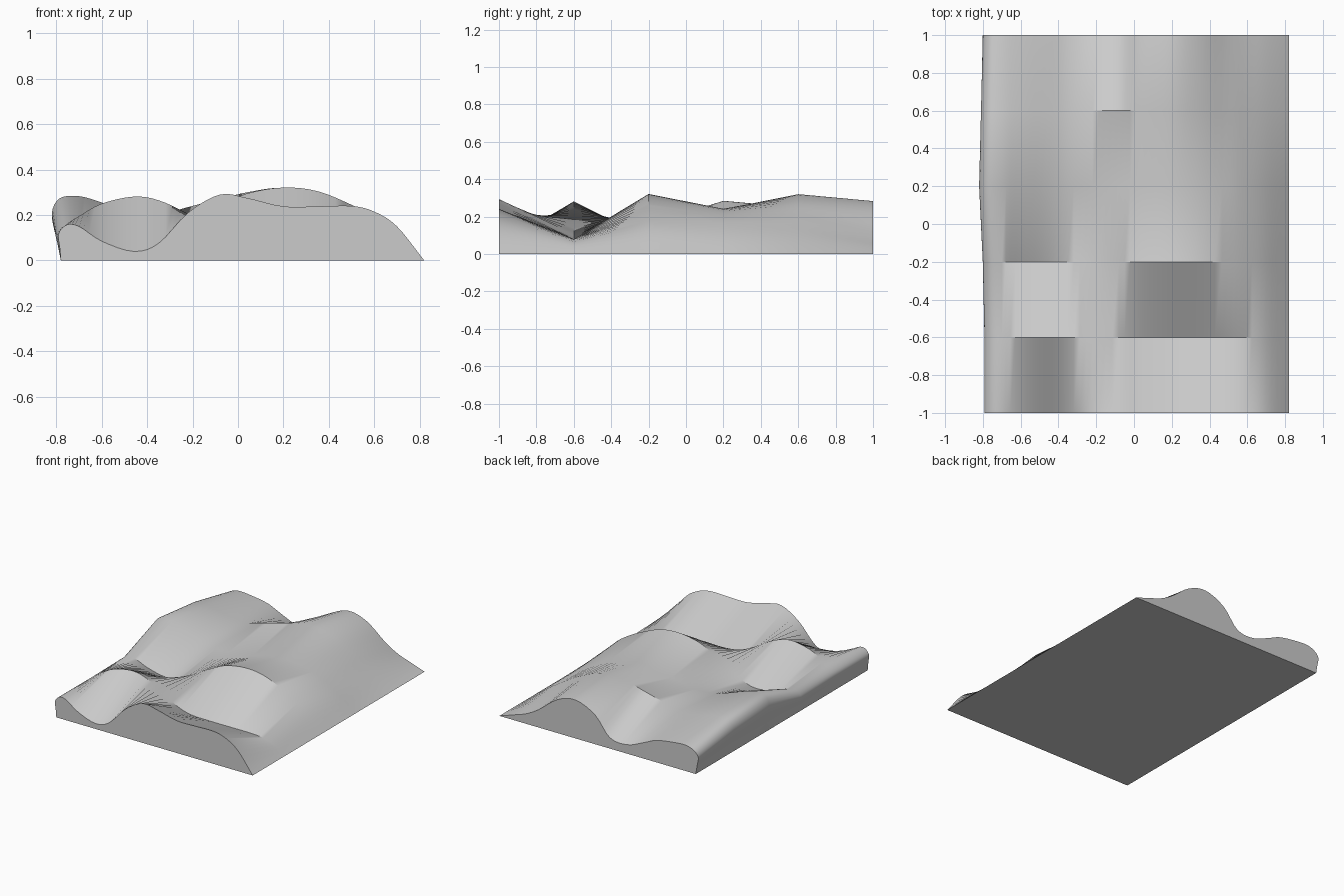
import bpy, bmesh
from mathutils import Vector

cube = bpy.data.objects.get("Cube")
if cube:
    bpy.data.objects.remove(cube, do_unlink=True)

# Shared x stations across the ground surface, left wall shoulder excluded
STATIONS = [-0.70, -0.60, -0.46, -0.35, -0.22, -0.08, 0.04,
            0.20, 0.35, 0.50, 0.60, 0.70, 0.82]

# Cross-sections: y, wall bulge x, shoulder height, heights at the stations
SECTIONS = [
    (-1.0, -0.79, 0.163, [.150, .085, .040, .075, .210, .290, .275, .238, .238, .240, .215, .150, 0]),
    (-0.6, -0.79, 0.165, [.195, .250, .281, .265, .205, .120, .085, .080, .080, .080, .075, .052, 0]),
    (-0.2, -0.80, 0.158, [.150, .110, .080, .095, .165, .240, .295, .321, .305, .245, .193, .125, 0]),
    (0.2, -0.82, 0.285, [.283, .255, .205, .175, .170, .190, .212, .240, .235, .200, .155, .090, 0]),
    (0.6, -0.81, 0.250, [.247, .230, .200, .200, .235, .270, .300, .320, .283, .210, .150, .085, 0]),
    (1.0, -0.80, 0.175, [.190, .185, .162, .115, .066, .080, .215, .283, .245, .132, .075, .040, 0]),
]
STEPS = 4          # smooth samples between neighbouring points


def smooth_profile(pts):
    """Catmull-Rom curve through the points."""
    out = []
    p = [pts[0] * 2 - pts[1]] + pts + [pts[-1] * 2 - pts[-2]]
    for i in range(1, len(p) - 2):
        a, b, c, d = p[i - 1:i + 3]
        for k in range(STEPS):
            t = k / STEPS
            out.append(0.5 * (2 * b + (c - a) * t + (2 * a - 5 * b + 4 * c - d) * t ** 2
                              + (3 * b - a - 3 * c + d) * t ** 3))
    out.append(pts[-1])
    return out


# Loft the sections into a closed block
bm = bmesh.new()
rings = []
for y, bulge, top, heights in SECTIONS:
    pts = [Vector((-0.78, y, 0)),
           Vector(((bulge - 0.78) / 2, y, top * 0.35)),
           Vector((bulge, y, top * 0.72)),
           Vector((bulge + 0.035, y, top * 0.96))]
    pts += [Vector((x, y, z)) for x, z in zip(STATIONS, heights)]
    ring = smooth_profile(pts)
    for p in ring:
        p.z = max(p.z, 0)
    rings.append([bm.verts.new(p) for p in ring])

for a, b in zip(rings, rings[1:]):
    for i in range(len(a) - 1):                       # hills and side wall
        bm.faces.new((a[i], a[i + 1], b[i + 1], b[i]))
    bm.faces.new((a[-1], a[0], b[0], b[-1]))          # flat underside
bm.faces.new(rings[0])                                # front cap
bm.faces.new(rings[-1])                               # back cap
bmesh.ops.recalc_face_normals(bm, faces=bm.faces[:])

mesh = bpy.data.meshes.new("terrain")
bm.to_mesh(mesh)
bm.free()
terrain = bpy.data.objects.new("terrain", mesh)
bpy.context.collection.objects.link(terrain)

# Plain grey material
grey = bpy.data.materials.new("light grey")
grey.use_nodes = True
colour = (0.6, 0.6, 0.6, 1)
grey.diffuse_color = colour
grey.node_tree.nodes["Principled BSDF"].inputs["Base Color"].default_value = colour
mesh.materials.append(grey)

# Smooth hills with crisp ridges and edges
bpy.ops.object.select_all(action='DESELECT')
terrain.select_set(True)
bpy.context.view_layer.objects.active = terrain
bpy.ops.object.shade_smooth_by_angle(angle=0.55)
